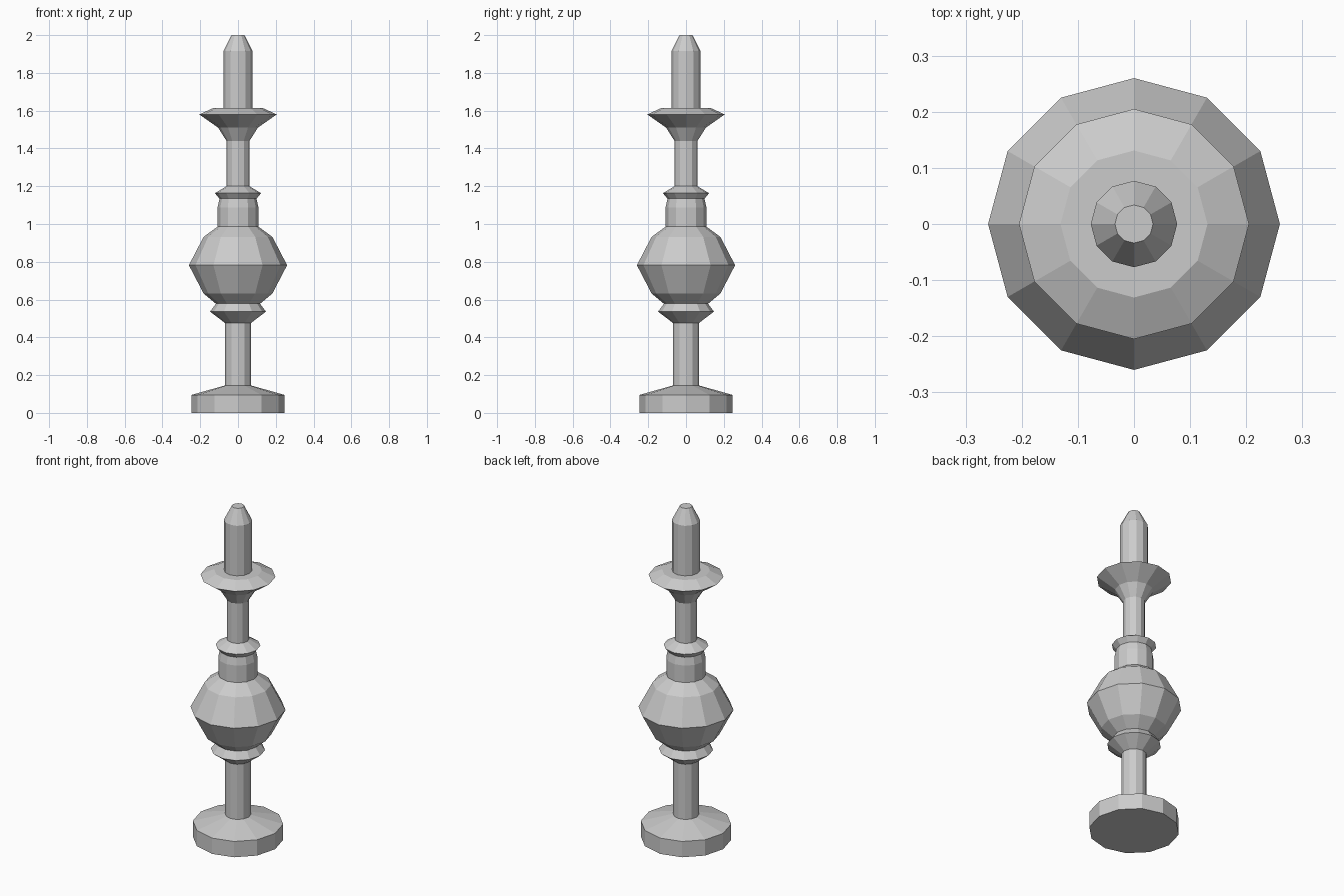
import bpy, bmesh
from math import cos, sin, pi

if "Cube" in bpy.data.objects:
    bpy.data.objects.remove(bpy.data.objects["Cube"])

SIDES = 12

def lathe(name, profile, cap_bottom=False, cap_top=False):
    """Turn a (radius, z) profile into a flat-faced 12-sided part."""
    bm = bmesh.new()
    rings = [[bm.verts.new((r * cos(2 * pi * i / SIDES), r * sin(2 * pi * i / SIDES), z))
              for i in range(SIDES)] for r, z in profile]
    for lo, hi in zip(rings, rings[1:]):
        for i in range(SIDES):
            j = (i + 1) % SIDES
            bm.faces.new((lo[i], lo[j], hi[j], hi[i]))
    if cap_bottom:
        bm.faces.new(rings[0][::-1])
    if cap_top:
        bm.faces.new(rings[-1])
    mesh = bpy.data.meshes.new(name)
    bm.to_mesh(mesh)
    bm.free()
    obj = bpy.data.objects.new(name, mesh)
    bpy.context.collection.objects.link(obj)
    return obj

# Foot
lathe("base", [(0.247, 0), (0.247, 0.095), (0.07, 0.145)], cap_bottom=True)
# Lower stem and the ring above it
lathe("lower_stem", [(0.07, 0.145), (0.07, 0.477)])
lathe("lower_ring", [(0.07, 0.477), (0.148, 0.536), (0.117, 0.578)])
# Faceted bulb with its neck
lathe("bulb", [(0.117, 0.578), (0.182, 0.632), (0.26, 0.782), (0.182, 0.932), (0.108, 0.986)])
lathe("neck", [(0.108, 0.986), (0.108, 1.088), (0.098, 1.134)])
# Upper ring and stem
lathe("upper_ring", [(0.098, 1.134), (0.122, 1.163), (0.061, 1.2)])
lathe("upper_stem", [(0.061, 1.2), (0.061, 1.44)])
# Drip dish
lathe("drip_dish", [(0.061, 1.44), (0.105, 1.51), (0.205, 1.58), (0.131, 1.614), (0.077, 1.614)])
# Candle with tapered tip
lathe("candle", [(0.077, 1.614), (0.077, 1.915), (0.034, 2.0)], cap_top=True)
